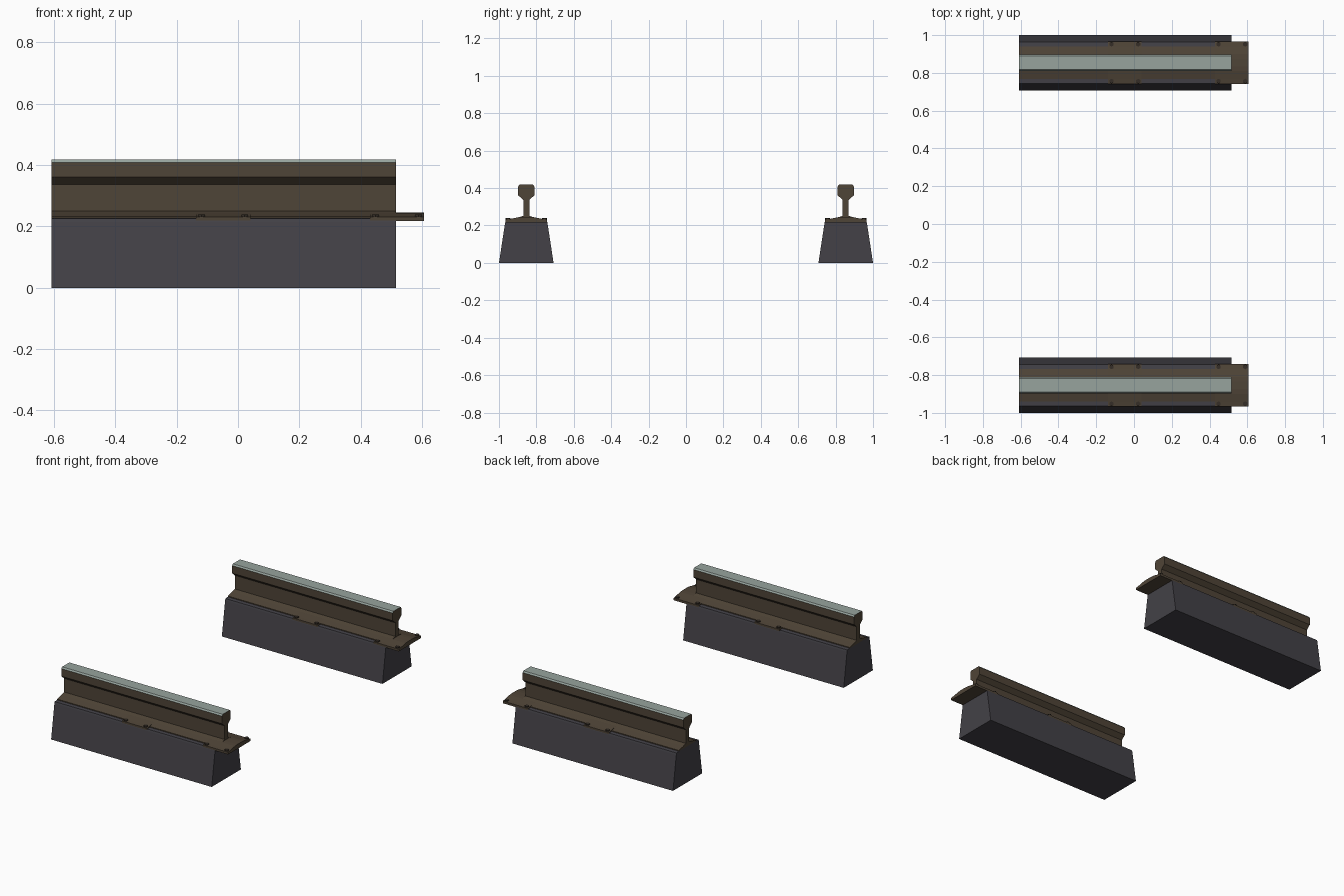
import bpy, bmesh, math

if "Cube" in bpy.data.objects:
    bpy.data.objects.remove(bpy.data.objects["Cube"])

def mat(name, c):
    m = bpy.data.materials.new(name)
    m.diffuse_color = (*c, 1)
    m.use_nodes = True
    m.node_tree.nodes["Principled BSDF"].inputs["Base Color"].default_value = m.diffuse_color
    return m

CONCRETE = mat("dark concrete", (0.056, 0.053, 0.063))
RUST = mat("rusty brown", (0.078, 0.058, 0.038))
STEEL = mat("polished steel", (0.31, 0.37, 0.34))
DARK = mat("dark iron", (0.035, 0.027, 0.02))

def extrude(name, half, x0, x1, yc, mats):
    """Extrude a mirrored (y, z) half profile, listed bottom to top, along x."""
    pts = half + [(-y, z) for y, z in reversed(half)]
    bm = bmesh.new()
    a = [bm.verts.new((x0, yc + y, z)) for y, z in pts]
    b = [bm.verts.new((x1, yc + y, z)) for y, z in pts]
    n = len(pts)
    bm.faces.new(a)
    bm.faces.new(b)
    for i in range(n):
        bm.faces.new((a[i], a[(i + 1) % n], b[(i + 1) % n], b[i]))
    bmesh.ops.recalc_face_normals(bm, faces=bm.faces)
    me = bpy.data.meshes.new(name)
    bm.to_mesh(me)
    bm.free()
    for m in mats:
        me.materials.append(m)
    ob = bpy.data.objects.new(name, me)
    bpy.context.collection.objects.link(ob)
    return ob

def spike(name, x, y, z):
    bpy.ops.mesh.primitive_cylinder_add(vertices=6, radius=0.013, depth=0.01, location=(x, y, z))
    ob = bpy.context.object
    ob.name = name
    ob.data.materials.append(DARK)

X0, X1 = -0.609, 0.516
BEAM = [(0.146, 0), (0.113, 0.215), (0.110, 0.226), (0.083, 0.228)]
RAIL = [(0.086, 0.222), (0.086, 0.233), (0.045, 0.243), (0.016, 0.251), (0.016, 0.337),
        (0.043, 0.361), (0.043, 0.409), (0.036, 0.418)]
PLATE = [(0.112, 0.217), (0.112, 0.231), (0.086, 0.235), (0.045, 0.2435), (0.02, 0.2455)]

for side, yc in (("front", -0.854), ("back", 0.854)):
    # concrete beam under the rail
    extrude(f"{side}_concrete_beam", BEAM, X0, X1, yc, [CONCRETE])
    # rail with a polished running surface
    rail = extrude(f"{side}_rail", RAIL, X0, X1, yc, [RUST, STEEL])
    for p in rail.data.polygons:
        if p.normal.z > 0.3 and p.center.z > 0.405:
            p.material_index = 1
    # tie plates and their spikes
    for i, px in enumerate((-0.137, 0.43)):
        extrude(f"{side}_tie_plate_{i}", PLATE, px, px + 0.177, yc, [RUST])
        for sx in (px + 0.018, px + 0.159):
            for s in (-1, 1):
                spike(f"{side}_spike", sx, yc + s * 0.098, 0.2345)
